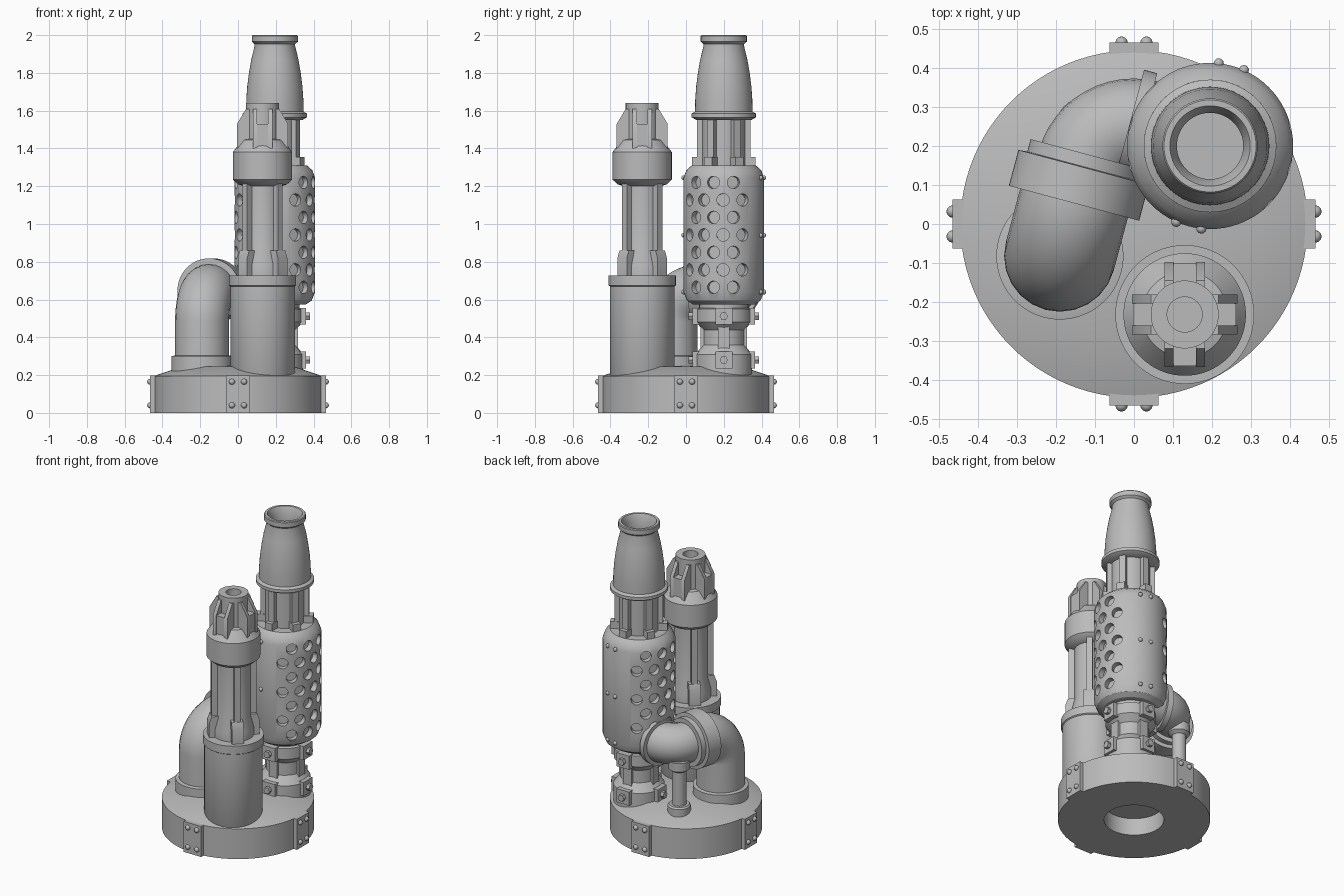
import bpy, bmesh
from math import radians, sin, cos, pi
from mathutils import Matrix, Vector

if "Cube" in bpy.data.objects:
    bpy.data.objects.remove(bpy.data.objects["Cube"], do_unlink=True)

grey = bpy.data.materials.new("plain grey")
grey.use_nodes = True
grey.diffuse_color = (0.5, 0.5, 0.5, 1)
grey.node_tree.nodes["Principled BSDF"].inputs["Base Color"].default_value = (0.5, 0.5, 0.5, 1)


def finish(name, bm, matrix=Matrix()):
    bmesh.ops.recalc_face_normals(bm, faces=bm.faces)
    mesh = bpy.data.meshes.new(name)
    bm.to_mesh(mesh)
    bm.free()
    obj = bpy.data.objects.new(name, mesh)
    bpy.context.collection.objects.link(obj)
    obj.matrix_world = matrix
    mesh.materials.append(grey)
    smooth(obj)
    return obj


def smooth(obj):
    bpy.ops.object.select_all(action="DESELECT")
    obj.select_set(True)
    bpy.context.view_layer.objects.active = obj
    bpy.ops.object.shade_smooth_by_angle(angle=radians(32))


def at(x, y, z=0):
    return Matrix.Translation((x, y, z))


def turn(degrees):
    return Matrix.Rotation(radians(degrees), 4, "Z")


def lathe(name, profile, matrix, segments=64):
    """Revolve (radius, height) points about the local z axis."""
    bm = bmesh.new()
    verts = [bm.verts.new((r, 0, z)) for r, z in profile]
    edges = [bm.edges.new(pair) for pair in zip(verts, verts[1:])]
    bmesh.ops.spin(bm, geom=verts + edges, cent=(0, 0, 0), axis=(0, 0, 1),
                   angle=2 * pi, steps=segments, use_duplicate=False)
    bmesh.ops.remove_doubles(bm, verts=bm.verts, dist=0.0001)
    return finish(name, bm, matrix)


def radial_prisms(name, outline, width, angles, matrix, offsets=(0,)):
    """Plates with a (radius, height) outline, repeated around the axis."""
    bm = bmesh.new()
    for angle in angles:
        for off in offsets:
            sides = [[bm.verts.new(turn(angle) @ Vector((r, off + s * width / 2, z)))
                      for r, z in outline] for s in (-1, 1)]
            bm.faces.new(sides[0])
            bm.faces.new(sides[1])
            for i in range(len(outline)):
                j = (i + 1) % len(outline)
                bm.faces.new((sides[0][i], sides[0][j], sides[1][j], sides[1][i]))
    return finish(name, bm, matrix)


def radial_blocks(name, r0, r1, z0, z1, width, angles, matrix):
    return radial_prisms(name, [(r0, z0), (r1, z0), (r1, z1), (r0, z1)], width, angles, matrix)


def radial_rods(name, spots, r0, r1, radius, sides, matrix):
    """Short rods pointing outward, one for each (angle, sideways, height)."""
    bm = bmesh.new()
    for angle, side, z in spots:
        place = turn(angle) @ at((r0 + r1) / 2, side, z) @ Matrix.Rotation(pi / 2, 4, "Y")
        bmesh.ops.create_cone(bm, cap_ends=True, segments=sides, radius1=radius,
                              radius2=radius, depth=r1 - r0, matrix=place)
    return finish(name, bm, matrix)


def rivets(name, spots, distance, radius, matrix):
    bm = bmesh.new()
    for angle, side, z in spots:
        bmesh.ops.create_uvsphere(bm, u_segments=12, v_segments=8, radius=radius,
                                  matrix=turn(angle) @ at(distance, side, z))
    return finish(name, bm, matrix)


def tube(name, points, radius, matrix):
    curve = bpy.data.curves.new(name, "CURVE")
    curve.dimensions = "3D"
    curve.bevel_depth = radius
    curve.bevel_resolution = 10
    curve.use_fill_caps = True
    spline = curve.splines.new("POLY")
    spline.points.add(len(points) - 1)
    for p, co in zip(spline.points, points):
        p.co = (*co, 1)
    obj = bpy.data.objects.new(name, curve)
    bpy.context.collection.objects.link(obj)
    obj.matrix_world = matrix
    curve.materials.append(grey)
    bpy.ops.object.select_all(action="DESELECT")
    obj.select_set(True)
    bpy.context.view_layer.objects.active = obj
    bpy.ops.object.convert(target="MESH")
    smooth(bpy.context.object)


quarters = (0, 90, 180, 270)
diagonals = (45, 135, 225, 315)

# Round base with a bore underneath, and four riveted rim plates
lathe("base", [(0, 0.11), (0.175, 0.11), (0.175, 0), (0.445, 0), (0.445, 0.195),
               (0.3, 0.245), (0, 0.25)], Matrix(), 96)
radial_blocks("rim_plates", 0.408, 0.465, 0, 0.197, 0.125, quarters, Matrix())
rivets("rim_rivets", [(a, s, z) for a in quarters for s in (-0.032, 0.032)
                      for z in (0.04, 0.165)], 0.465, 0.016, Matrix())

# Front tower
front = at(0.13, -0.232)
lathe("front_tower_body", [(0, 0.18), (0.165, 0.18), (0.171, 0.19), (0.171, 0.67), (0.178, 0.675),
                           (0.178, 0.727), (0.12, 0.727), (0.12, 0.78), (0.1, 0.86), (0.1, 1.2),
                           (0.13, 1.21), (0.157, 1.235), (0.157, 1.38), (0.11, 1.445), (0.087, 1.45),
                           (0.087, 1.64), (0.045, 1.64), (0.045, 1.58), (0, 1.58)], front)
radial_blocks("front_tower_bars", 0.05, 0.133, 0.8, 1.23, 0.035, diagonals, front)
radial_prisms("front_tower_brackets", [(0.05, 0.72), (0.15, 0.72), (0.15, 0.82), (0.135, 0.86),
                                       (0.05, 0.86)], 0.07, diagonals, front)
radial_prisms("nozzle_prongs", [(0.04, 1.4), (0.135, 1.4), (0.135, 1.53), (0.087, 1.61), (0.04, 1.61)],
              0.023, quarters, front, (-0.04, 0.04))
radial_blocks("nozzle_prong_webs", 0.04, 0.132, 1.4, 1.53, 0.06, quarters, front)

# Back tower: flanged neck
back = at(0.195, 0.2)
lathe("back_tower_neck", [(0, 0.2), (0.15, 0.2), (0.15, 0.31), (0.11, 0.36), (0.11, 0.44),
                          (0.147, 0.48), (0.147, 0.55), (0.13, 0.555), (0.13, 0.6), (0, 0.6)], back)
radial_blocks("neck_bars", 0.05, 0.122, 0.3, 0.5, 0.06, quarters, back)
for label, z in (("lower", 0.28), ("upper", 0.512)):
    radial_blocks(label + "_neck_clamps", 0.1, 0.166, z - 0.044, z + 0.044, 0.09, quarters, back)
    radial_rods(label + "_neck_bolts", [(a, 0, z) for a in quarters], 0.15, 0.187, 0.022, 6, back)

# Back tower: perforated jacket
jacket = lathe("perforated_jacket", [(0, 0.575), (0.165, 0.575), (0.195, 0.595), (0.213, 0.64),
                                     (0.213, 1.245), (0.198, 1.285), (0.17, 1.31), (0, 1.31)], back, 72)
holes = []
for row in range(7):
    shift, count = ((-59, 4), (-44, 3))[row % 2 == 0]
    holes += [(flip + shift + 29 * i, 0, 0.665 + 0.0925 * row)
              for flip in (0, 180) for i in range(count)]
cutter = radial_rods("hole_cutter", holes, 0.178, 0.26, 0.033, 20, back)
cutter.hide_render = True
boolean = jacket.modifiers.new("holes", "BOOLEAN")
boolean.operation = "DIFFERENCE"
boolean.solver = "EXACT"
boolean.object = cutter
bpy.ops.object.select_all(action="DESELECT")
jacket.select_set(True)
bpy.context.view_layer.objects.active = jacket
bpy.ops.object.modifier_apply(modifier="holes")
bpy.data.objects.remove(cutter, do_unlink=True)
smooth(jacket)
rivets("jacket_rivets", [(a, 0, z) for a in (66, 84, 246, 264) for z in (0.64, 0.94, 1.245)],
       0.213, 0.013, back)

# Back tower: barred collar and bell-shaped nozzle
sixths = [30 + 60 * i for i in range(6)]
lathe("collar_core", [(0, 1.3), (0.115, 1.3), (0.115, 1.56), (0, 1.56)], back)
radial_blocks("collar_bars", 0.08, 0.142, 1.3, 1.56, 0.04, sixths, back)
radial_blocks("collar_lugs", 0.08, 0.168, 1.29, 1.355, 0.05, sixths, back)
lathe("bell_nozzle", [(0, 1.55), (0.145, 1.55), (0.17, 1.565), (0.17, 1.585), (0.152, 1.595),
                      (0.151, 1.66), (0.146, 1.73), (0.137, 1.8), (0.125, 1.87), (0.108, 1.94),
                      (0.108, 1.953), (0.122, 1.965), (0.122, 1.995), (0.118, 2), (0.103, 2),
                      (0.085, 1.96), (0.085, 1.9), (0, 1.9)], back)

# Bent pipe running from the base into the jacket; local x runs towards the back
pipe = at(-0.19, -0.082) @ turn(75)
axis_z = 0.645
steps = [radians(7.5 * i) for i in range(13)]
rise, bend = 0.16, 0.13
tube("pipe_elbow", [(0, 0, 0.2)] + [(rise - rise * cos(t), 0, axis_z - rise + rise * sin(t))
                                    for t in steps] + [(0.2, 0, axis_z)], 0.143, pipe)
tube("pipe_outlet", [(0.2, 0, axis_z)] + [(0.245 + bend * sin(t), bend * cos(t) - bend, axis_z)
                                          for t in steps] + [(0.375, -0.25, axis_z)], 0.122, pipe)
lathe("pipe_foot", [(0, 0.2), (0.163, 0.2), (0.163, 0.3), (0.14, 0.305), (0, 0.305)], pipe)
lathe("pipe_collar", [(0, 0.14), (0.173, 0.14), (0.173, 0.235), (0.15, 0.237), (0.15, 0.27), (0, 0.27)],
      pipe @ at(0, 0, axis_z) @ Matrix.Rotation(pi / 2, 4, "Y"))
lathe("pipe_flange", [(0, 0.085), (0.142, 0.085), (0.142, 0.12), (0, 0.12)],
      pipe @ at(0.375, 0, axis_z) @ Matrix.Rotation(pi / 2, 4, "X"))

# Thin drain pipe under the bend
lathe("drain_pipe", [(0, 0.2), (0.068, 0.2), (0.068, 0.275), (0.06, 0.285), (0.042, 0.285), (0.042, 0.5),
                     (0.064, 0.515), (0.064, 0.57), (0, 0.57)], at(-0.13, 0.255), 32)
